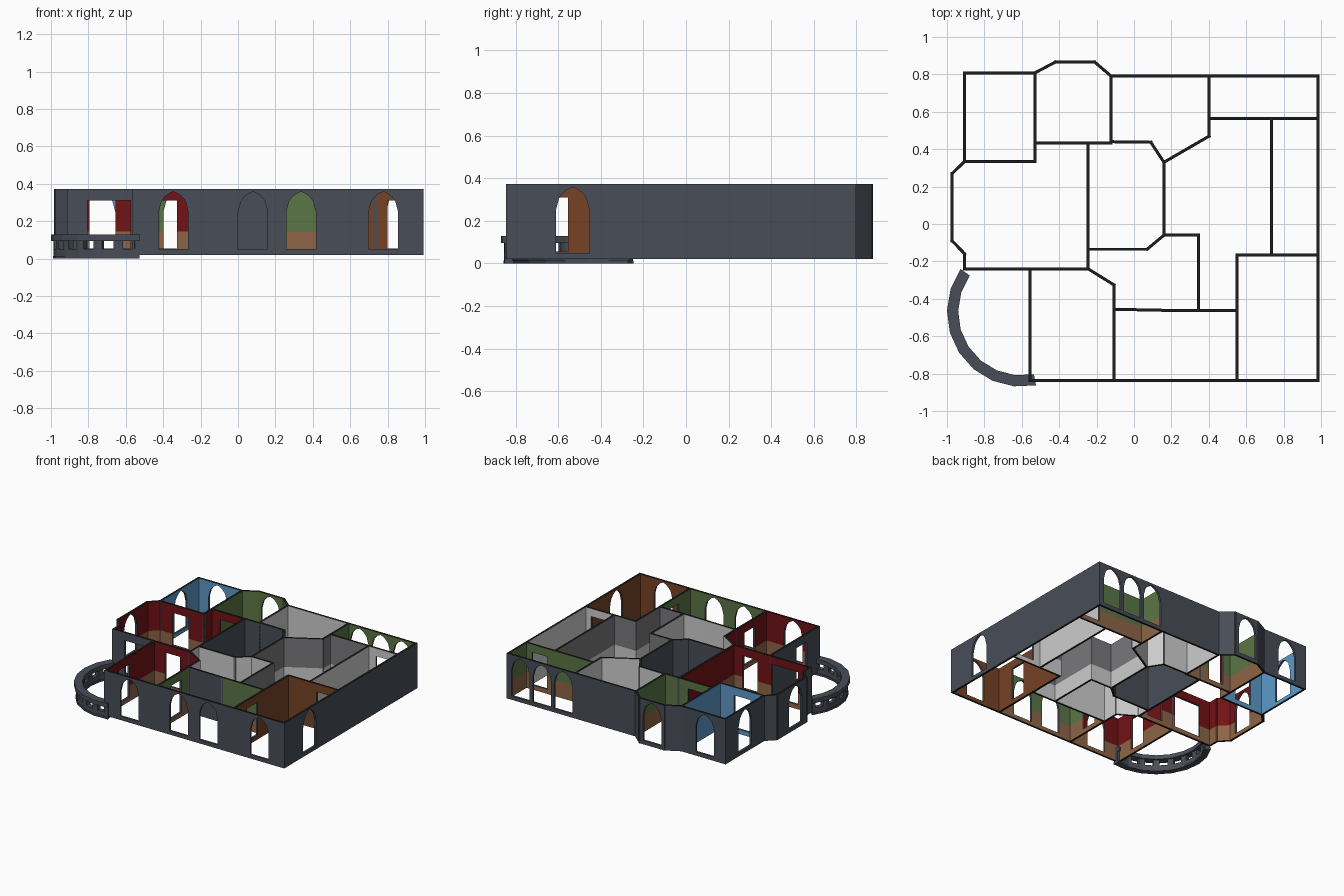
import bpy, bmesh, math
from mathutils import Vector

if "Cube" in bpy.data.objects:
    bpy.data.objects.remove(bpy.data.objects["Cube"])

# ---------- colours ----------
COLOURS = {
    "slate": (.065, .074, .095), "black": (.012, .012, .013), "red": (.17, .006, .008),
    "green": (.10, .18, .06), "saddle_brown": (.18, .055, .018), "tan": (.27, .13, .062),
    "blue": (.11, .32, .58), "light_grey": (.60, .61, .60), "mid_grey": (.19, .19, .20),
}
NAMES = list(COLOURS)
MATS = []
for n, c in COLOURS.items():
    m = bpy.data.materials.new(n)
    m.diffuse_color = (*c, 1)
    m.use_nodes = True
    m.node_tree.nodes["Principled BSDF"].inputs["Base Color"].default_value = m.diffuse_color
    MATS.append(m)

# room -> (upper colour, lower colour)
ROOMS = {
    "outside": ("slate", "slate"), "bedroom": ("blue", "blue"), "bay_room": ("green", "tan"),
    "kitchen": ("light_grey", "light_grey"), "sunroom": ("green", "tan"),
    "side_room": ("light_grey", "light_grey"), "hall": ("mid_grey", "light_grey"),
    "study": ("saddle_brown", "saddle_brown"), "dining": ("green", "tan"),
    "parlour": ("red", "tan"), "core": ("slate", "slate"),
    "lobby": ("light_grey", "light_grey"), "lounge": ("red", "tan"),
}
Z0, ZW, Z1, T = .02, .145, .372, .016


def finish(name, bm):
    bmesh.ops.remove_doubles(bm, verts=bm.verts, dist=1e-5)
    me = bpy.data.meshes.new(name)
    bm.to_mesh(me)
    bm.free()
    for m in MATS:
        me.materials.append(m)
    ob = bpy.data.objects.new(name, me)
    bpy.context.collection.objects.link(ob)


def window(c, w=.158):
    return (c, w, .05, .358, .108)


def door(c, w=.13, top=.31):
    return (c, w, .055, top, 0)


def wall(name, p0, p1, left, right, holes=()):
    """Slab between two plan points; each side takes the colours of its room."""
    p0, p1 = Vector(p0), Vector(p1)
    d = (p1 - p0).normalized()
    nrm = Vector((-d.y, d.x)) * T / 2
    length = (p1 - p0).length
    axis = 0 if abs(d.x) > abs(d.y) else 1
    bm = bmesh.new()

    def pt(u, z, side):
        q = p0 + d * u + nrm * side
        return bm.verts.new((q.x, q.y, z))

    def panel(poly, row):
        for side, room in ((1, left), (-1, right)):
            pts = poly[::-1] if side > 0 else poly
            f = bm.faces.new([pt(u, z, side) for u, z in pts])
            f.material_index = NAMES.index(ROOMS[room][row])

    def strip(a, b, colour):
        f = bm.faces.new([pt(*a, 1), pt(*b, 1), pt(*b, -1), pt(*a, -1)])
        f.material_index = NAMES.index(colour)

    def rect(u0, u1, za, zb):
        if za < ZW:
            panel([(u0, za), (u1, za), (u1, min(zb, ZW)), (u0, min(zb, ZW))], 1)
        if zb > ZW:
            za = max(za, ZW)
            panel([(u0, za), (u1, za), (u1, zb), (u0, zb)], 0)

    u, end = -T / 2, length + T / 2
    strip((u, Z1), (end, Z1), "black")
    strip((end, Z0), (u, Z0), "black")
    strip((u, Z0), (u, Z1), "slate")
    strip((end, Z1), (end, Z0), "slate")
    for c, w, lo, hi, rise in sorted(holes, key=lambda h: abs(h[0] - p0[axis])):
        mid, h = abs(c - p0[axis]), w / 2
        rect(u, mid - h, Z0, Z1)
        rect(mid - h, mid + h, Z0, lo)
        # pointed arch outline above the opening
        n = 10 if rise else 1
        top = []
        for i in range(n + 1):
            x = -h + w * i / n
            z = hi
            if rise:
                R = (rise * rise + h * h) / (2 * h)
                z = hi - rise + math.sqrt(max(0, R * R - (R - h + abs(x)) ** 2))
            top.append((mid + x, z))
        for a, b in zip(top, top[1:]):
            panel([a, b, (b[0], Z1), (a[0], Z1)], 0)
            strip(b, a, "slate")
        strip((mid - h, lo), (mid + h, lo), "slate")
        strip(top[0], (mid - h, lo), "slate")
        strip((mid + h, lo), top[-1], "slate")
        u = mid + h
    rect(u, end, Z0, Z1)
    finish(name, bm)


def run(points, left, right, holes=()):
    """Chain of walls along a path; holes[i] belongs to the i-th wall."""
    for i, (a, b) in enumerate(zip(points, points[1:])):
        hs = holes[i] if i < len(holes) else ()
        wall(f"wall_{left}_{right}_{i + 1}", a, b, left, right, hs)


# ---------- outer walls ----------
run([(-.905, .335), (-.905, .808), (-.53, .808)], "outside", "bedroom", [[window(.575)], [window(-.735)]])
run([(-.53, .808), (-.42, .866), (-.21, .866), (-.122, .79)], "outside", "bay_room", [[], [window(-.32)]])
run([(-.122, .79), (.402, .79)], "outside", "kitchen")
run([(.402, .79), (.983, .79)], "outside", "sunroom", [[window(.5), window(.685), window(.87)]])
run([(.983, -.837), (.983, -.165)], "study", "outside", [[window(-.532)]])
run([(.983, -.165), (.983, .565)], "side_room", "outside")
run([(.983, .565), (.983, .79)], "sunroom", "outside")
run([(-.557, -.837), (-.108, -.837)], "parlour", "outside", [[window(-.345)]])
run([(-.108, -.837), (.55, -.837)], "dining", "outside", [[window(.08), window(.337)]])
run([(.55, -.837), (.983, -.837)], "study", "outside", [[window(.777)]])
run([(-.557, -.837), (-.557, -.24)], "outside", "parlour", [[door(-.62)]])
run([(-.905, .335), (-.972, .27), (-.972, -.09), (-.905, -.16), (-.905, -.24), (-.557, -.24)],
    "lounge", "outside", [[], [window(.05)], [], [], [door(-.69, .23)]])

# ---------- inner walls ----------
run([(-.905, .335), (-.53, .335)], "bedroom", "lounge", [[door(-.725, .14)]])
run([(-.53, .335), (-.53, .433)], "bedroom", "lounge")
run([(-.53, .433), (-.53, .808)], "bedroom", "bay_room")
run([(-.53, .433), (-.245, .433)], "bay_room", "lounge", [[door(-.39)]])
run([(-.245, .433), (-.122, .433)], "bay_room", "core")
run([(-.122, .433), (-.122, .79)], "bay_room", "kitchen")
run([(-.122, .44), (.09, .437), (.16, .33)], "kitchen", "core")
run([(.16, .33), (.402, .47), (.402, .565)], "kitchen", "hall")
run([(.402, .565), (.402, .79)], "kitchen", "sunroom")
run([(.402, .565), (.735, .565)], "sunroom", "hall")
run([(.735, .565), (.983, .565)], "sunroom", "side_room", [[door(.865)]])
run([(.735, -.165), (.735, .565)], "hall", "side_room")
run([(.55, -.463), (.55, -.165), (.735, -.165)], "hall", "study")
run([(.735, -.165), (.983, -.165)], "side_room", "study", [[door(.865)]])
run([(.55, -.837), (.55, -.463)], "dining", "study", [[door(-.62)]])
run([(-.557, -.24), (-.245, -.24)], "lounge", "parlour", [[door(-.39)]])
run([(-.245, -.24), (-.108, -.325)], "lobby", "parlour")
run([(-.108, -.837), (-.108, -.46)], "parlour", "dining", [[door(-.62)]])
run([(-.108, -.46), (-.108, -.325)], "parlour", "lobby")
run([(-.108, -.456), (.19, -.462)], "lobby", "outside")
run([(.19, -.462), (.345, -.463)], "lobby", "dining")
run([(.345, -.463), (.55, -.463)], "hall", "dining")
run([(.345, -.463), (.345, -.06)], "lobby", "hall")
run([(.16, -.06), (.345, -.06)], "hall", "lobby")
run([(.16, -.06), (.16, .33)], "core", "hall")
run([(-.245, -.135), (.07, -.135), (.16, -.06)], "core", "lobby")
run([(-.245, -.24), (-.245, -.135)], "lounge", "lobby")
run([(-.245, -.135), (-.245, .433)], "lounge", "core")

# ---------- curved balcony parapet ----------
SEG, A0, A1 = 8, 145, 281


def arc_pt(r, t, z):
    i = min(int(t), SEG - 1)
    a, b = (Vector((math.cos(w), math.sin(w))) * r for w in
            (math.radians(A0 + (A1 - A0) * k / SEG) for k in (i, i + 1)))
    q = a.lerp(b, t - i)
    return (-.6 + q.x, -.47 + q.y, z)


def arc_bar(name, ts, r0, r1, z0, z1):
    bm = bmesh.new()
    rings = [[bm.verts.new(arc_pt(r, t, z)) for r, z in ((r0, z0), (r1, z0), (r1, z1), (r0, z1))] for t in ts]
    for a, b in zip(rings, rings[1:]):
        for k in range(4):
            bm.faces.new((a[k], a[k - 1], b[k - 1], b[k]))
    bm.faces.new(rings[0])
    bm.faces.new(rings[-1][::-1])
    bmesh.ops.recalc_face_normals(bm, faces=bm.faces)
    finish(name, bm)


whole = range(SEG + 1)
arc_bar("balcony_foot", whole, .345, .39, 0, .014)
arc_bar("balcony_base", whole, .352, .386, .014, .05)
arc_bar("balcony_rail", whole, .34, .40, .095, .128)
for i in range(SEG + 1):
    ts = [t for t in (i - .22, i, i + .22) if 0 <= t <= SEG]
    arc_bar(f"balcony_post_{i + 1}", ts, .352, .386, .05, .095)
